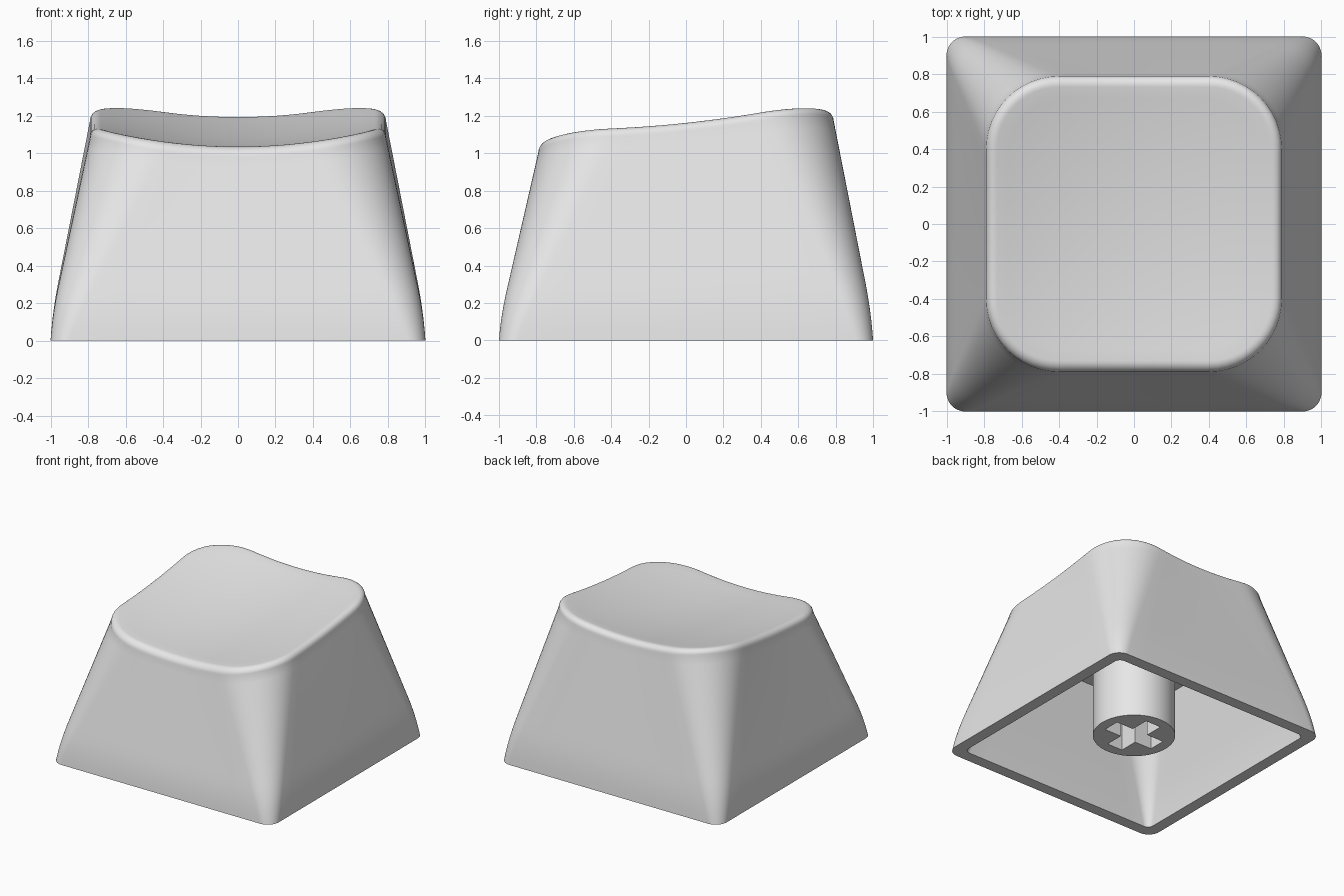
import bpy, bmesh
from math import cos, sin, pi

old = bpy.data.objects.get("Cube")
if old:
    bpy.data.objects.remove(old, do_unlink=True)

GREY = (0.8, 0.8, 0.8, 1.0)
mat = bpy.data.materials.new("light grey plastic")
mat.use_nodes = True
mat.diffuse_color = GREY
mat.node_tree.nodes["Principled BSDF"].inputs["Base Color"].default_value = GREY

ARC, SIDE = 12, 12          # segments per rounded corner and per straight side
TOP_HALF, TOP_RADIUS, LIP = 0.79, 0.39, 0.06


def rounded_square(half, radius):
    """Outline of a rounded square, counter-clockwise, always the same count."""
    arcs = []
    for q in range(4):
        a0 = q * pi / 2
        cx = (half - radius) * (1 if q in (0, 3) else -1)
        cy = (half - radius) * (1 if q in (0, 1) else -1)
        arcs.append([(cx + radius * cos(a0 + pi / 2 * i / ARC),
                      cy + radius * sin(a0 + pi / 2 * i / ARC)) for i in range(ARC + 1)])
    pts = []
    for q, arc in enumerate(arcs):
        (ax, ay), (bx, by) = arc[-1], arcs[(q + 1) % 4][0]
        pts += arc
        pts += [(ax + (bx - ax) * i / SIDE, ay + (by - ay) * i / SIDE) for i in range(1, SIDE)]
    return pts


def dish(x, y):
    """Height of the tilted, dished top."""
    return 1.07 + 0.107 * y + 0.17 * x * x + 0.08 * y * y


def wall_half(z):
    """Half width of the tapered wall, flaring to vertical at the base."""
    u = max(0, 0.3 - z)
    return 0.96 + 0.2 * (0.3 - z) - 0.22 * u * u


def finish(ob):
    ob.data.materials.clear()
    ob.data.materials.append(mat)
    bpy.ops.object.select_all(action='DESELECT')
    ob.select_set(True)
    bpy.context.view_layer.objects.active = ob
    bpy.ops.object.shade_smooth_by_angle(angle=pi / 6)


def build_cap():
    rings = []
    rim = rounded_square(TOP_HALF, TOP_RADIUS)

    # inner ceiling and inner wall, from the ceiling down
    ceiling = 0.9
    for i in range(8, -1, -1):
        t = i / 8
        z = ceiling * t
        outline = rounded_square(wall_half(z) - 0.095 - 0.02 * t, 0.05 + 0.22 * t)
        rings.append([(x, y, z) for x, y in outline])

    # outer wall, blending from the flat base to the dished rim
    steps = 20
    for i in range(steps + 1):
        t = i / steps
        outline = rounded_square(wall_half(1.15 * t), 0.1 + (TOP_RADIUS - 0.1) * t)
        rings.append([(x, y, t * (dish(rx, ry) - LIP))
                      for (x, y), (rx, ry) in zip(outline, rim)])

    # rounded lip
    for i in range(1, 8):
        a = pi / 2 * i / 7
        inset = LIP * (1 - cos(a))
        outline = rounded_square(TOP_HALF - inset, TOP_RADIUS - inset)
        rings.append([(x, y, dish(x, y) - LIP * (1 - sin(a))) for x, y in outline])

    # dished top surface
    last = rounded_square(TOP_HALF - LIP, TOP_RADIUS - LIP)
    for i in range(11, 0, -1):
        s = i / 12
        rings.append([(x * s, y * s, dish(x * s, y * s)) for x, y in last])

    bm = bmesh.new()
    loops = [[bm.verts.new(p) for p in ring] for ring in rings]
    n = len(loops[0])
    for lower, upper in zip(loops, loops[1:]):
        for k in range(n):
            m = (k + 1) % n
            bm.faces.new((lower[k], lower[m], upper[m], upper[k]))
    bm.faces.new(list(reversed(loops[0])))
    centre = bm.verts.new((0, 0, dish(0, 0)))
    for k in range(n):
        bm.faces.new((loops[-1][k], loops[-1][(k + 1) % n], centre))
    bmesh.ops.recalc_face_normals(bm, faces=bm.faces)
    mesh = bpy.data.meshes.new("keycap_shell")
    bm.to_mesh(mesh)
    bm.free()
    ob = bpy.data.objects.new("keycap_shell", mesh)
    bpy.context.collection.objects.link(ob)
    finish(ob)


def build_stem():
    bottom, top, socket_top = 0.07, 0.95, 0.6
    bpy.ops.mesh.primitive_cylinder_add(vertices=64, radius=0.31, depth=top - bottom,
                                        location=(0, 0, (top + bottom) / 2))
    stem = bpy.context.object
    stem.name = "stem"
    # cross-shaped socket
    for size in ((0.45, 0.14), (0.14, 0.45)):
        bpy.ops.mesh.primitive_cube_add(size=1, location=(0, 0, socket_top / 2))
        cutter = bpy.context.object
        cutter.name = "socket_cutter"
        cutter.scale = (*size, socket_top)
        cutter.hide_render = True
        mod = stem.modifiers.new("socket", 'BOOLEAN')
        mod.operation = 'DIFFERENCE'
        mod.solver = 'EXACT'
        mod.object = cutter
        bpy.context.view_layer.objects.active = stem
        bpy.ops.object.modifier_apply(modifier=mod.name)
        bpy.data.objects.remove(cutter, do_unlink=True)
    finish(stem)


build_cap()
build_stem()
